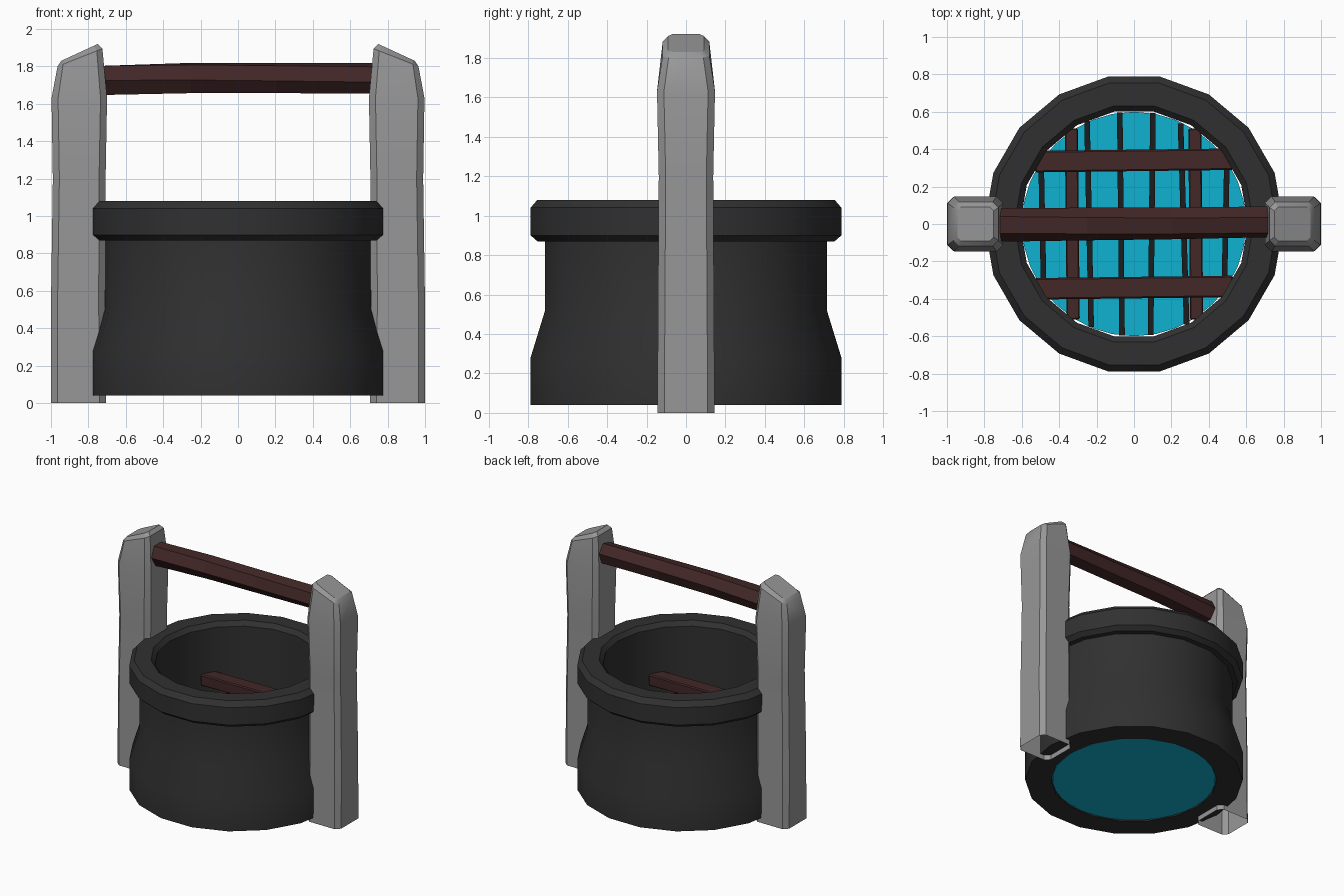
import bpy, bmesh
from math import pi, cos, sin, sqrt
from mathutils import Vector

cube = bpy.data.objects.get("Cube")
if cube:
    bpy.data.objects.remove(cube, do_unlink=True)


def material(name, rgb):
    m = bpy.data.materials.new(name)
    m.use_nodes = True
    m.diffuse_color = (*rgb, 1)
    m.node_tree.nodes["Principled BSDF"].inputs["Base Color"].default_value = (*rgb, 1)
    return m


DARK = material("dark stone", (0.03, 0.03, 0.03))
GREY = material("grey stone", (0.31, 0.31, 0.31))
WOOD = material("brown wood", (0.055, 0.02, 0.02))
WET = material("wet wood", (0.012, 0.012, 0.014))
WATER = material("blue water", (0.005, 0.45, 0.64))


def finish(name, bm, mat, smooth=True):
    bmesh.ops.recalc_face_normals(bm, faces=bm.faces)
    mesh = bpy.data.meshes.new(name)
    bm.to_mesh(mesh)
    bm.free()
    obj = bpy.data.objects.new(name, mesh)
    bpy.context.collection.objects.link(obj)
    mesh.materials.append(mat)
    if smooth:
        bpy.ops.object.select_all(action='DESELECT')
        obj.select_set(True)
        bpy.context.view_layer.objects.active = obj
        bpy.ops.object.shade_smooth_by_angle(angle=pi / 6)
    return obj


def loft(rings, cap_start=True, cap_end=True, closed=False):
    """Skin a list of equal-length point loops."""
    bm = bmesh.new()
    loops = [[bm.verts.new(p) for p in ring] for ring in rings]
    n = len(loops[0])
    pairs = list(zip(loops, loops[1:])) + ([(loops[-1], loops[0])] if closed else [])
    for a, b in pairs:
        for i in range(n):
            j = (i + 1) % n
            bm.faces.new((a[i], a[j], b[j], b[i]))
    if cap_start and not closed:
        bm.faces.new(loops[0][::-1])
    if cap_end and not closed:
        bm.faces.new(loops[-1])
    return bm


def circle(r, z, n):
    return [(r * cos(2 * pi * i / n), r * sin(2 * pi * i / n), z) for i in range(n)]


def box(name, centre, size, mat, turn=0, bevel=0):
    bm = bmesh.new()
    bmesh.ops.create_cube(bm, size=1)
    for v in bm.verts:
        x, y, z = v.co.x * size[0], v.co.y * size[1], v.co.z * size[2]
        v.co = Vector(centre) + Vector((x * cos(turn) - y * sin(turn),
                                        x * sin(turn) + y * cos(turn), z))
    if bevel:
        bmesh.ops.bevel(bm, geom=bm.edges[:], offset=bevel, segments=1, affect='EDGES')
    return finish(name, bm, mat, False)


# Round wall with flared foot, and bevelled rim on top
wall = [(0.61, 0.04), (0.80, 0.04), (0.80, 0.28), (0.725, 0.52), (0.725, 0.89), (0.61, 0.89)]
rim = [(0.61, 0.87), (0.765, 0.87), (0.80, 0.90), (0.80, 1.04), (0.765, 1.08),
       (0.64, 1.08), (0.61, 1.045)]
for name, profile in (("well_wall", wall), ("well_rim", rim)):
    finish(name, loft([circle(r, z, 18) for r, z in profile], closed=True), DARK)

# Body of water
finish("water", loft([circle(0.6, 0.045, 32), circle(0.6, 0.5, 32)]), WATER)


# Side posts: chamfered sections with a sloping shoulder and top
def post_ring(x0, x1, half, z_in, z_out, c, side):
    outline = [(x0 + c, -half), (x1 - c, -half), (x1, c - half), (x1, half - c),
               (x1 - c, half), (x0 + c, half), (x0, half - c), (x0, c - half)]
    return [(side * x, y, z_in + (z_out - z_in) * (x - x0) / (x1 - x0)) for x, y in outline]


sections = [
    (0.705, 1.0, 0.145, 0, 0, 0.035),
    (0.71, 1.0, 0.142, 0.52, 0.52, 0.035),
    (0.708, 0.99, 0.138, 1.2, 1.2, 0.035),
    (0.70, 0.997, 0.147, 1.63, 1.63, 0.035),
    (0.725, 0.965, 0.118, 1.895, 1.80, 0.03),
    (0.75, 0.945, 0.09, 1.92, 1.83, 0.02),
]
for name, side in (("left_post", 1), ("right_post", -1)):
    finish(name, loft([post_ring(*s, side) for s in sections], cap_start=False), GREY)

# Crossbar: slightly crooked six-sided pole
bar = []
for x, y, z, r, twist in ((-0.73, -0.005, 1.725, 0.09, 0), (-0.25, 0, 1.738, 0.088, 0.12),
                          (0.2, 0.003, 1.738, 0.086, 0.18), (0.73, 0.012, 1.737, 0.085, 0.25)):
    bar.append([(x, y + r * cos(i * pi / 3 + twist), z + r * sin(i * pi / 3 + twist))
                for i in range(6)])
finish("crossbar", loft(bar), WOOD, False)

# Timber frame inside the well
for side, label in ((-1, "front"), (1, "back")):
    box(label + "_beam", (0, side * 0.34, 0.645), (1.06, 0.115, 0.09), WOOD, 0.012, 0.008)
for side, label in ((1, "left"), (-1, "right")):
    box(label + "_joist", (side * 0.33, 0, 0.565), (0.07, 1.02, 0.08), WOOD, 0.01, 0.006)

# Thin wet slats lying at the water surface
for i, (x, turn) in enumerate(((-0.49, 0.02), (-0.24, 0.02), (-0.07, 0.01), (0.095, -0.01),
                               (0.265, 0.03), (0.49, -0.02))):
    box(f"slat_{i + 1}", (x, 0, 0.495), (0.03, 2 * sqrt(0.36 - x * x), 0.03), WET, turn)
